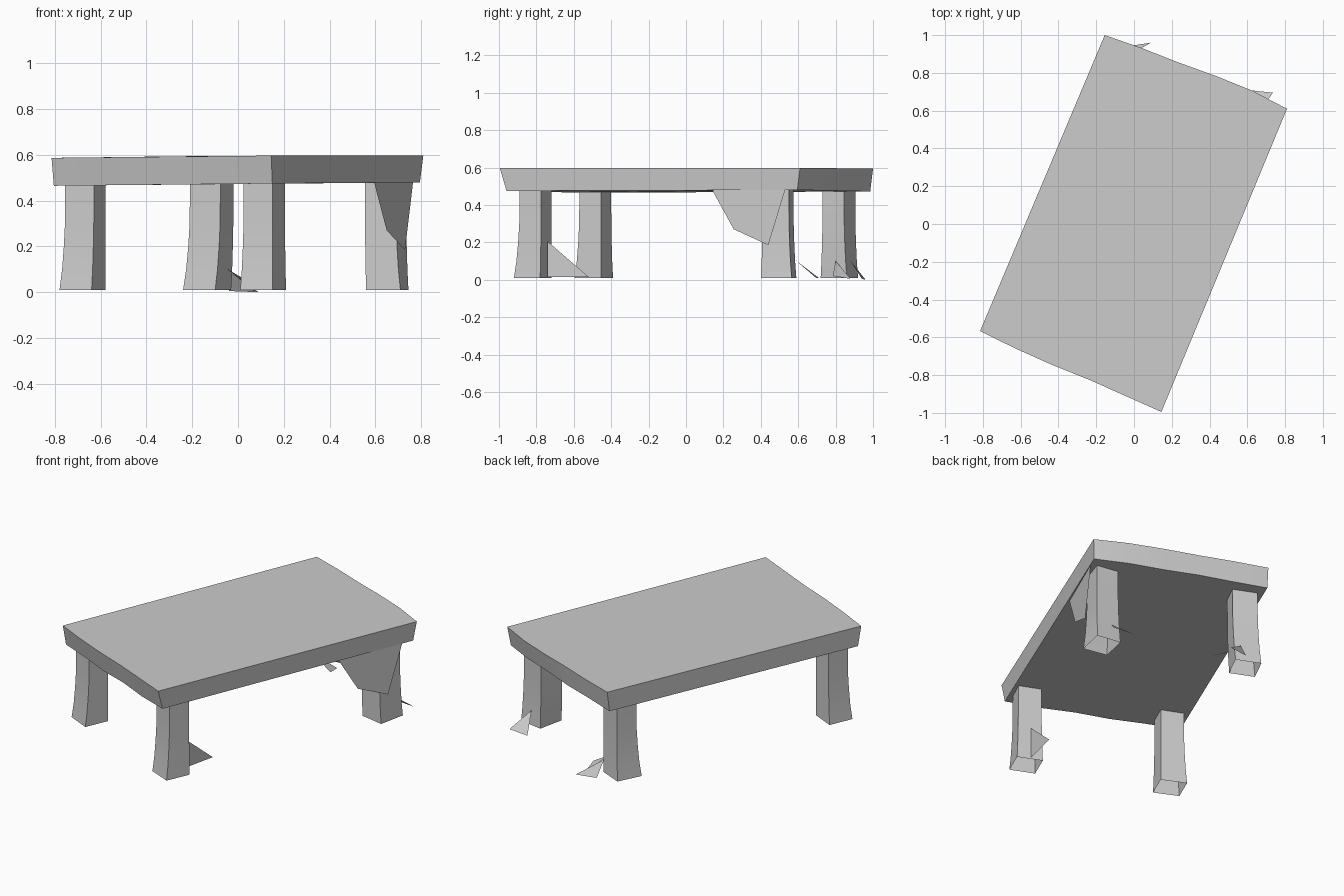
import bpy
from mathutils import Vector

gray = bpy.data.materials.new("light_gray")
gray.diffuse_color = (0.6, 0.6, 0.6, 1)


def add(name, verts, faces, smooth=False):
    me = bpy.data.meshes.new(name)
    me.from_pydata([tuple(v) for v in verts], [], faces)
    me.materials.append(gray)
    ob = bpy.data.objects.new(name, me)
    bpy.context.collection.objects.link(ob)
    if smooth:
        bpy.context.view_layer.objects.active = ob
        ob.select_set(True)
        bpy.ops.object.shade_smooth_by_angle(angle=0.5)
        ob.select_set(False)
    return ob


# Tabletop: tapered slab whose two short ends are split into five uneven panels
def rim(back_l, back_r, front_r, front_l, bow_back, bow_front):
    out = Vector((0.385, 0.923, 0))
    pts = []
    for a, b, bow, s in ((back_l, back_r, bow_back, 1), (front_r, front_l, bow_front, -1)):
        a, b = Vector(a), Vector(b)
        pts += [a.lerp(b, i / 5) + out * s * bow[i] for i in range(6)]
    return pts


top = rim((-0.155, 1.0, 0.595), (0.81, 0.61, 0.597), (0.145, -0.995, 0.597), (-0.815, -0.567, 0.587),
          (0, 0.01, 0.012, 0.02, 0.02, 0), (0, 0, 0.0, 0.008, 0.008, 0))
low = rim((-0.16, 0.985, 0.472), (0.795, 0.595, 0.48), (0.15, -0.96, 0.475), (-0.805, -0.55, 0.465),
          (0, 0.005, 0.015, 0.01, 0.015, 0), (0, 0.01, 0, 0.01, 0, 0))
n = len(top)
add("tabletop", top + low,
    [list(range(n))[::-1], list(range(n, 2 * n))] +
    [(i, (i + 1) % n, n + (i + 1) % n, n + i) for i in range(n)], True)


# Legs: square tubes, open below, flaring toward the floor
def leg(name, foot, head):
    rings = [(0.01, 0), (0.1, 0.45), (0.2, 0.75), (0.3, 0.95), (0.48, 1)]
    verts = [(f[0] + (h[0] - f[0]) * t, f[1] + (h[1] - f[1]) * t, z)
             for z, t in rings for f, h in zip(foot, head)]
    faces = [(r * 4 + i, r * 4 + (i + 1) % 4, r * 4 + 4 + (i + 1) % 4, r * 4 + 4 + i)
             for r in range(len(rings) - 1) for i in range(4)]
    add(name, verts, faces, True)


leg("front_right_leg", [(0.15, -0.92), (0.21, -0.78), (0.07, -0.72), (0.01, -0.86)],
    [(0.15, -0.89), (0.205, -0.775), (0.08, -0.72), (0.025, -0.84)])
leg("front_left_leg", [(-0.64, -0.595), (-0.58, -0.455), (-0.72, -0.39), (-0.78, -0.53)],
    [(-0.63, -0.57), (-0.58, -0.455), (-0.705, -0.4), (-0.755, -0.52)])
leg("back_left_leg", [(-0.10, 0.72), (-0.03, 0.86), (-0.17, 0.92), (-0.24, 0.78)],
    [(-0.077, 0.73), (-0.02, 0.845), (-0.155, 0.905), (-0.21, 0.79)])
leg("back_right_leg", [(0.71, 0.40), (0.745, 0.565), (0.595, 0.59), (0.56, 0.43)],
    [(0.69, 0.41), (0.735, 0.55), (0.60, 0.575), (0.555, 0.43)])

# Torn side panel hanging beside the back right leg
add("torn_panel", [(0.595, 0.14, 0.48), (0.65, 0.255, 0.27), (0.73, 0.44, 0.185), (0.765, 0.53, 0.48)],
    [(0, 1, 2, 3)])

# Loose splinters at the feet
splinters = {
    "front_right_splinter": [(0.14, -0.74, 0.205), (0.14, -0.74, 0.015), (0.19, -0.52, 0.015)],
    "back_right_splinter": [(0.66, 0.585, 0.105), (0.735, 0.695, 0.01), (0.60, 0.71, 0.01)],
    "back_left_splinter": [(-0.05, 0.88, 0.1), (-0.04, 0.94, 0.005), (0.09, 0.96, 0.0)],
    "back_left_spike": [(-0.045, 0.80, 0.1), (0.09, 0.785, 0.02), (0.07, 0.88, 0.005)],
}
for name, pts in splinters.items():
    add(name, pts, [(0, 1, 2)])
